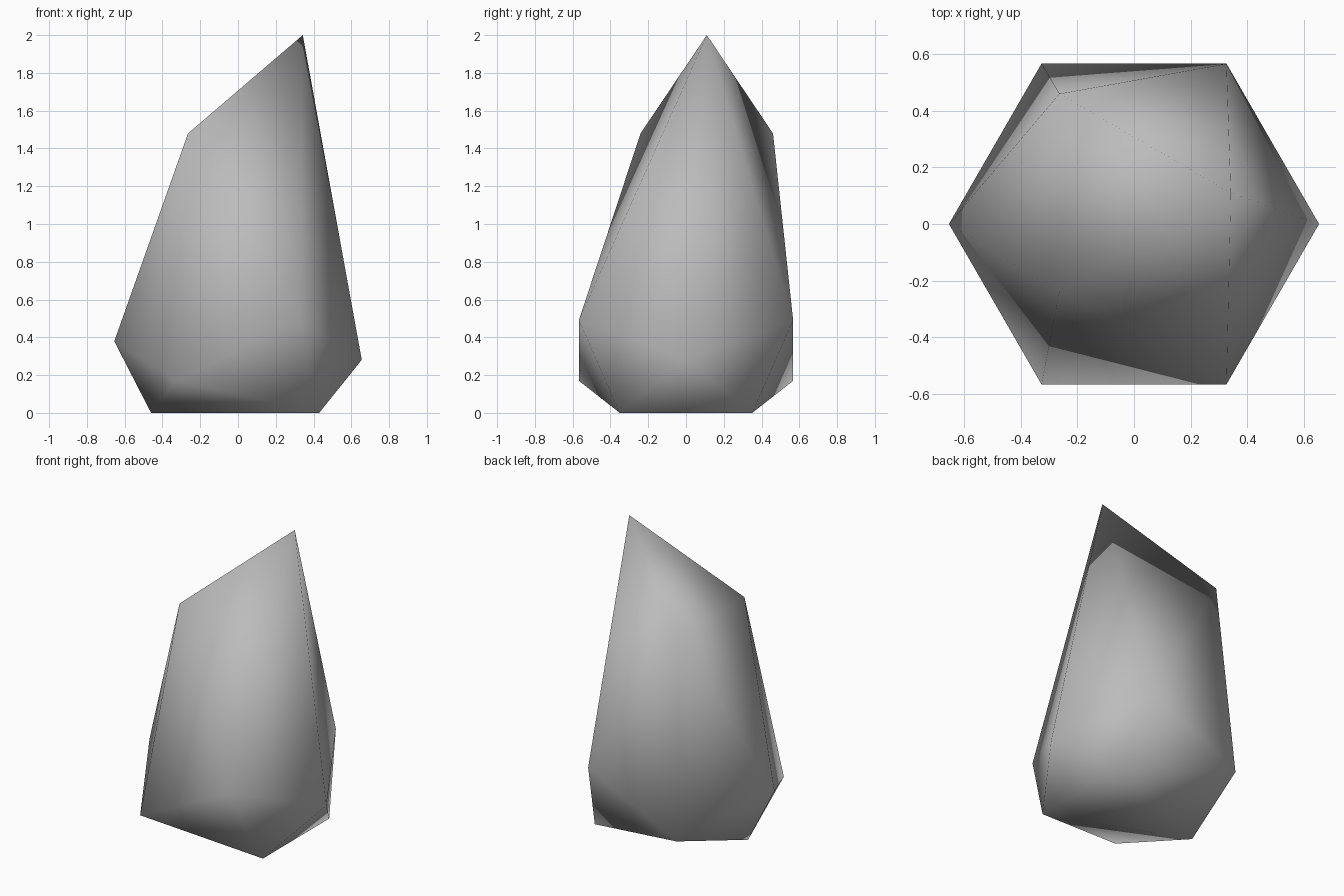
import bpy
import bmesh
from math import cos, sin, radians

cube = bpy.data.objects.get("Cube")
if cube:
    bpy.data.objects.remove(cube, do_unlink=True)

# Plain grey stone
stone = bpy.data.materials.new("grey_stone")
stone.use_nodes = True
grey = (0.5, 0.5, 0.5, 1)
stone.diffuse_color = grey
stone.node_tree.nodes["Principled BSDF"].inputs["Base Color"].default_value = grey

bm = bmesh.new()


def ring(radius, start, height, slope=0.0, offset=(0, 0)):
    """Three vertices 120 degrees apart, rising along x by the slope."""
    verts = []
    for i in range(3):
        a = radians(start + 120 * i)
        x, y = radius * cos(a), radius * sin(a)
        verts.append(bm.verts.new((x + offset[0], y + offset[1], height + slope * x)))
    return verts


# Slanted tip, two belt rings and the flat foot
tip = ring(0.405, 0, 1.653, 0.857, (-0.062, 0.11))
upper = ring(0.655, 60, 0.453, 0.113)
lower = ring(0.655, 0, 0.207, 0.113)
foot = ring(0.405, 60, 0)
for v in foot:
    v.co.x = 0.43 if v.co.x > 0 else -0.46

# Twenty facets joining the rings
bm.faces.new(tip)
bm.faces.new(foot[::-1])
for i in range(3):
    j = (i + 1) % 3
    for facet in (
        (tip[i], upper[i], tip[j]),
        (tip[i], lower[i], upper[i]),
        (tip[j], upper[i], lower[j]),
        (upper[i], lower[i], foot[i]),
        (upper[i], foot[i], lower[j]),
        (foot[i], foot[j], lower[j]),
    ):
        bm.faces.new(facet)
bmesh.ops.recalc_face_normals(bm, faces=bm.faces)
for f in bm.faces:
    f.smooth = True

mesh = bpy.data.meshes.new("pointed_rock")
bm.to_mesh(mesh)
bm.free()
mesh.materials.append(stone)
rock = bpy.data.objects.new("pointed_rock", mesh)
bpy.context.collection.objects.link(rock)
